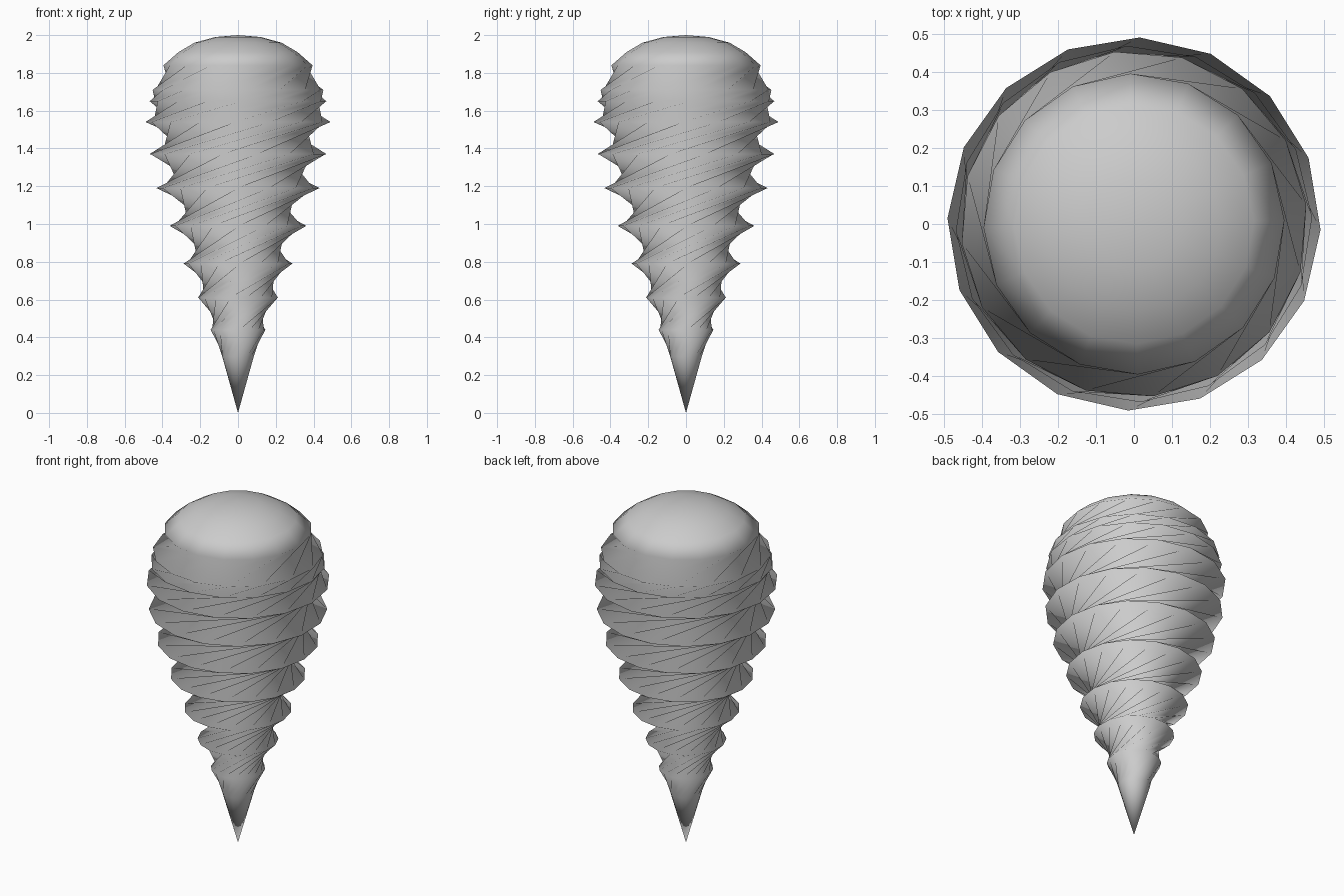
import bpy, bmesh, math

if "Cube" in bpy.data.objects:
    bpy.data.objects.remove(bpy.data.objects["Cube"])

SIDES = 16
TURN = math.radians(445)   # twist per unit of height

# Ring heights and radii; long skin triangles between them pinch with the twist
RINGS = [(0.30, .085), (0.44, .145), (0.61, .215), (0.79, .288), (0.99, .362),
         (1.19, .432), (1.37, .475), (1.54, .49), (1.65, .468), (1.71, .455),
         (1.84, .395)]
DOME = [(1.91, .315), (1.96, .23), (1.99, .12)]

bm = bmesh.new()


def ring(z, r, twist):
    return [bm.verts.new((r * math.cos(a), r * math.sin(a), z)) for a in
            (2 * math.pi * j / SIDES + twist for j in range(SIDES))]


# Twisted rings; the tip and top turn less
rows = []
for z, r in RINGS:
    twist = (min(max(z, 0.36), 1.80) - 1.19) * TURN
    rows.append(ring(z, r, twist))
for z, r in DOME:
    rows.append(ring(z, r, (1.80 - 1.19) * TURN))

# Skin of long triangles
for low, high in zip(rows, rows[1:]):
    for j in range(SIDES):
        k = (j + 1) % SIDES
        bm.faces.new((low[j], low[k], high[k]))
        bm.faces.new((low[j], high[k], high[j]))

# Pointed tip and dome crown
tip = bm.verts.new((0, 0, 0))
crown = bm.verts.new((0, 0, 2))
for j in range(SIDES):
    k = (j + 1) % SIDES
    bm.faces.new((rows[0][k], rows[0][j], tip))
    bm.faces.new((rows[-1][j], rows[-1][k], crown))

mesh = bpy.data.meshes.new("twisted_cone")
bm.to_mesh(mesh)
bm.free()
mesh.shade_smooth()
cone = bpy.data.objects.new("twisted_cone", mesh)
bpy.context.collection.objects.link(cone)
